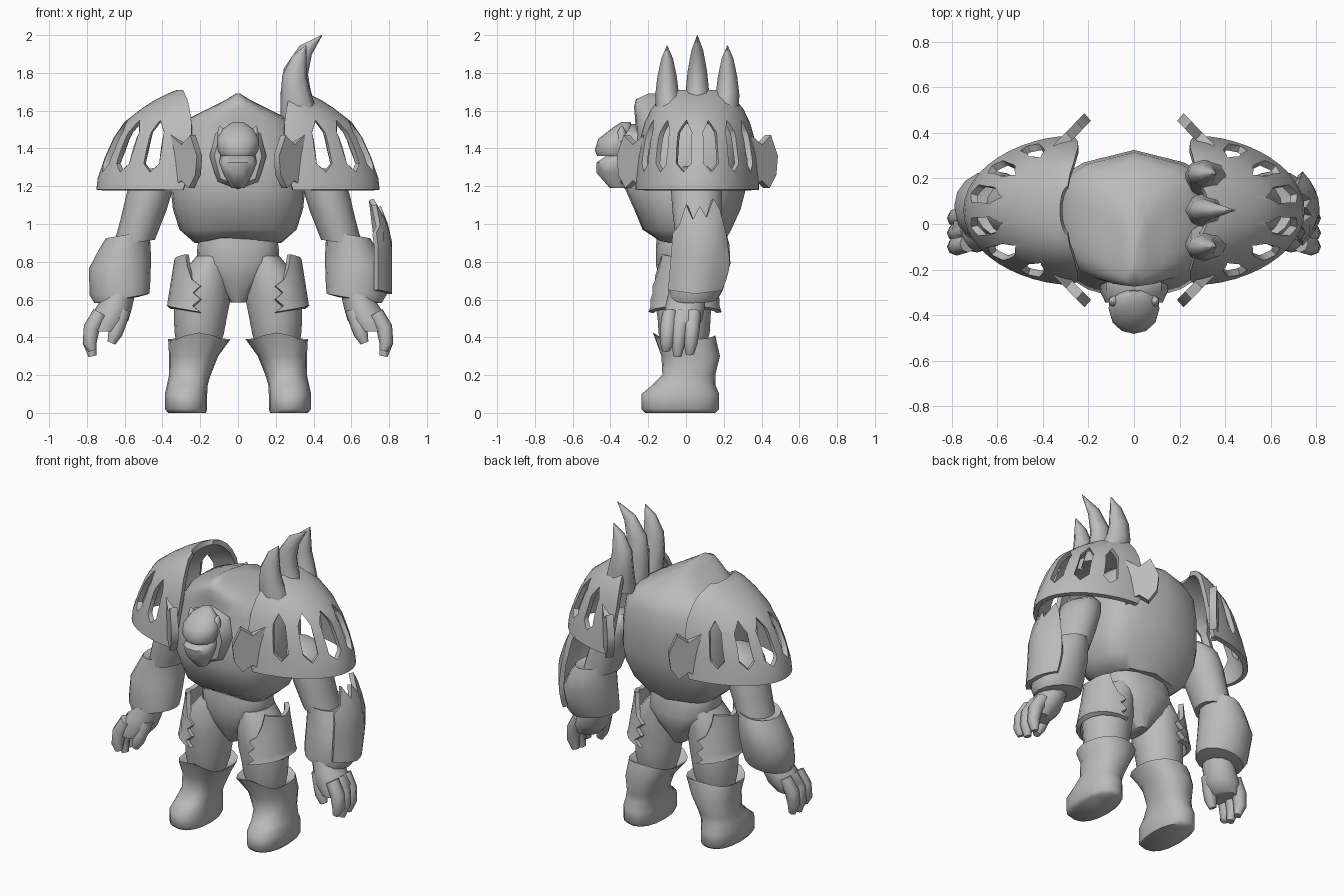
import bpy, bmesh, math
from mathutils import Vector

if "Cube" in bpy.data.objects:
    bpy.data.objects.remove(bpy.data.objects["Cube"])

grey = bpy.data.materials.new("stone_grey")
grey.diffuse_color = (0.5, 0.5, 0.5, 1)
grey.use_nodes = True
grey.node_tree.nodes["Principled BSDF"].inputs["Base Color"].default_value = grey.diffuse_color


def make(name, bm, angle=50, solid=0, cutter=None):
    """Turn a bmesh into a finished, smooth-shaded object."""
    bmesh.ops.remove_doubles(bm, verts=bm.verts, dist=0.0004)
    bmesh.ops.recalc_face_normals(bm, faces=bm.faces)
    me = bpy.data.meshes.new(name)
    bm.to_mesh(me)
    bm.free()
    ob = bpy.data.objects.new(name, me)
    bpy.context.collection.objects.link(ob)
    if solid:
        m = ob.modifiers.new("thickness", 'SOLIDIFY')
        m.thickness, m.offset = solid, 0
    if cutter:
        m = ob.modifiers.new("slots", 'BOOLEAN')
        m.operation, m.solver, m.object = 'DIFFERENCE', 'EXACT', cutter
    if solid or cutter:
        bpy.context.view_layer.update()
        dg = bpy.context.evaluated_depsgraph_get()
        new = bpy.data.meshes.new_from_object(ob.evaluated_get(dg))
        ob.modifiers.clear()
        ob.data = new
    me = ob.data
    me.materials.clear()
    me.materials.append(grey)
    me.shade_smooth()
    me.set_sharp_from_angle(angle=math.radians(angle))
    return ob


def skin(bm, rings):
    rows = [[bm.verts.new(p) for p in r] for r in rings]
    n = len(rows[0])
    for a, b in zip(rows, rows[1:]):
        for i in range(n):
            j = (i + 1) % n
            bm.faces.new((a[i], a[j], b[j], b[i]))
    bm.faces.new(rows[0])
    bm.faces.new(rows[-1])


def loft(name, rings, s=1, n=16, power=(1, 1), tilt=0, ridge=0, edit=None):
    """Stack of oval rings (cx, cy, z, rx, ry); power squares the front and back."""
    bm = bmesh.new()
    out = []
    for k, (cx, cy, z, rx, ry) in enumerate(rings):
        ring = []
        for i in range(n):
            c, d = math.cos(math.tau * i / n), math.sin(math.tau * i / n)
            p = power[d > 0]
            dx = rx * math.copysign(abs(c) ** p, c)
            dy = ry * math.copysign(abs(d) ** p, d) + (ridge if d > .999 else 0)
            zz = z + tilt * dx + (edit(k, c, d) if edit else 0)
            ring.append((s * (cx + dx), cy + dy, zz))
        out.append(ring)
    skin(bm, out)
    return make(name, bm)


def tube(name, pts, s=1, n=8, flat=1.0):
    """Tapered tube through (x, y, z, radius)."""
    bm = bmesh.new()
    out = []
    for k, p in enumerate(pts):
        a, b = Vector(pts[max(k - 1, 0)][:3]), Vector(pts[min(k + 1, len(pts) - 1)][:3])
        t = (b - a).normalized()
        u = Vector((0, 1, 0))
        v = t.cross(u).normalized()
        out.append([(s * q.x, q.y, q.z) for q in
                    (Vector(p[:3]) + p[3] * (math.cos(math.tau * i / n) * u * flat
                     + math.sin(math.tau * i / n) * v) for i in range(n))])
    skin(bm, out)
    return make(name, bm, 65)


def sheet(name, fn, nu, nv, solid, s=1, cutter=None):
    """Curved plate from fn(column, row)."""
    bm = bmesh.new()
    g = [[bm.verts.new((s * x, y, z)) for x, y, z in (fn(i, j) for i in range(nu))] for j in range(nv)]
    for j in range(nv - 1):
        for i in range(nu - 1):
            bm.faces.new((g[j][i], g[j][i + 1], g[j + 1][i + 1], g[j + 1][i]))
    return make(name, bm, 50, solid, cutter)


def slab(name, *outlines):
    bm = bmesh.new()
    skin(bm, outlines)
    return make(name, bm)


# torso: (z, half width, front y, back y), with a ridge down the spine
body = [(.90, .23, -.17, .17), (.97, .31, -.23, .21), (1.08, .345, -.275, .26), (1.18, .355, -.32, .285),
        (1.35, .34, -.29, .295), (1.48, .32, -.265, .285), (1.56, .26, -.27, .25), (1.62, .14, -.275, .16),
        (1.66, .06, -.265, .06), (1.69, .012, -.2, -.1)]
loft("torso", [(0, (f + b) / 2, z, w, (b - f) / 2) for z, w, f, b in body], n=24, power=(.8, .62), ridge=.03,
     edit=lambda k, c, d: .04 * max(0, -d) * (1 - abs(c)) if k == 0 else 0)
loft("pelvis", [(0, 0, .96, .2, .15), (0, 0, .88, .215, .16), (0, .01, .79, .22, .17),
                (0, .01, .7, .145, .15), (0, .01, .585, .04, .09)], power=(.85, .85))

# head: collar, helm and jaw
hexa = [(0, 1.17), (.11, 1.22), (.15, 1.36), (.12, 1.48), (0, 1.53), (-.12, 1.48), (-.15, 1.36), (-.11, 1.22)]
slab("face_collar", *[[(x * k, y, 1.35 + (z - 1.35) * k) for x, z in hexa]
                      for y, k in ((-.24, 1), (-.295, 1), (-.345, .84))])
loft("helm", [(0, -.318, 1.54, .03, .025), (0, -.342, 1.50, .085, .06), (0, -.37, 1.45, .112, .095),
              (0, -.385, 1.39, .108, .098), (0, -.38, 1.36, .09, .09)], n=12)
loft("jaw", [(0, -.35, 1.37, .09, .06), (0, -.38, 1.325, .10, .10), (0, -.38, 1.27, .08, .098),
             (0, -.36, 1.19, .035, .045)], n=10)

for s, side in ((1, "left"), (-1, "right")):
    # brow horn
    tube(side + "_brow_horn", [(.08, -.34, 1.45, .035), (.09, -.34, 1.49, .022), (.098, -.34, 1.52, .003)], s, 6)

    # arm
    loft(side + "_upper_arm", [(.42, .05, 1.30, .06, .07), (.45, .05, 1.25, .115, .125), (.465, .055, 1.18, .125, .135),
                               (.50, .06, 1.05, .12, .13), (.55, .07, .9, .11, .12)], s, tilt=-.15)
    loft(side + "_forearm", [(.57, .08, .93, .09, .1), (.58, .08, .945, .12, .135), (.60, .085, .89, .135, .145),
                             (.625, .08, .79, .165, .155), (.625, .05, .65, .16, .145),
                             (.615, .04, .605, .145, .13), (.61, .03, .6, .08, .09)], s, tilt=-.17)

    # hand
    loft(side + "_palm", [(.625, .005, .63, .08, .10), (.655, -.005, .56, .095, .105), (.69, -.02, .49, .11, .105),
                          (.715, -.035, .43, .08, .085)], s, 12)
    for k, (y, low) in enumerate(((-.095, .03), (-.035, 0), (.03, .01))):
        tube(f"{side}_finger_{k + 1}", [(.73, y + .01, .53, .04), (.775, y, .45, .043), (.785, y - .005, .37, .037),
                                        (.77, y - .01, .3 + low, .022)], s, 8)
    tube(side + "_thumb", [(.61, -.05, .55, .045), (.635, -.07, .47, .042), (.65, -.08, .42, .038),
                           (.67, -.085, .37, .022)], s, 8)

    # leg
    loft(side + "_thigh", [(.13, 0, .83, .09, .13), (.175, -.01, .72, .135, .155), (.19, -.015, .6, .15, .15),
                           (.2, -.01, .5, .14, .14), (.205, -.01, .42, .13, .135), (.21, -.01, .34, .11, .11)], s)

    # boot with a pointed cuff
    def cuff(k, c, d):
        return .055 * max(0, -d) ** 4 + .02 * abs(c) ** 4 + .04 * max(0, d) ** 2 if k > 5 else 0
    loft(side + "_boot", [(.27, -.03, 0, .1, .185), (.275, -.03, .02, .112, .205), (.275, -.03, .10, .112, .205),
                          (.268, -.01, .15, .108, .165), (.255, .015, .2, .11, .14), (.235, .025, .3, .13, .155),
                          (.205, -.01, .37, .165, .165), (.205, -.01, .355, .138, .138),
                          (.205, -.01, .33, .11, .11)], s, power=(.85, .85), edit=cuff)

    # thigh plate with notched edges
    def plate(i, j):
        f = j / 8
        reach = math.radians(74 + (14 if j in (0, 2, 4) else 0) - 45 * max(0, f - .55))
        a = -reach + 2 * reach * i / 10
        r = .178 - .045 * f
        z = .53 + .28 * f + (.035 * abs(math.sin(a)) if j == 8 else 0) + (.03 * math.cos(a) if j == 0 else 0)
        return .19 + r * math.cos(a), -.005 + (r + .003) * math.sin(a), z
    sheet(side + "_thigh_plate", plate, 11, 9, .028, s)

    # slot cutter: six long hexagons fanning out along the guard
    bm = bmesh.new()
    for deg in (-64, -38, -13, 13, 38, 64):
        a = math.radians(deg)
        p = Vector((.27 + .38 * math.cos(a), .06 + .28 * math.sin(a), 1.41))
        d = Vector((math.cos(a) / .4, math.sin(a) / .29, 0)).normalized()
        w = Vector((-d.y, d.x, 0)) * .04
        rows = []
        for t in (-.12, .16):
            row = []
            for u, v in ((0, .14), (1, .075), (1, -.09), (0, -.135), (-1, -.09), (-1, .075)):
                q = p + d * t + w * u
                k = 1 - 1.1 * v
                row.append((s * (.27 + (q.x - .27) * k), .06 + (q.y - .06) * (k + 1) / 2, 1.41 + v))
            rows.append(row)
        skin(bm, rows)
    cutter = make(side + "_slot_cutter", bm)
    cutter.hide_render = True

    # shoulder shell: (z, inner x, outer x, half depth)
    dome = [(1.18, .29, .735, .312), (1.24, .27, .728, .31), (1.35, .255, .69, .302), (1.45, .245, .645, .288),
            (1.53, .245, .59, .265), (1.6, .255, .50, .232), (1.645, .265, .43, .195), (1.675, .28, .37, .155),
            (1.695, .29, .32, .10)]

    def shell(i, j):
        z, a, b, h = dome[j]
        t = math.radians(-90 + 180 * i / 24)
        return a + (b - a) * math.cos(t) ** 1.15, .06 + h * math.sin(t), z
    sheet(side + "_shoulder_guard", shell, 25, len(dome), .03, s, cutter)
    bpy.data.objects.remove(cutter)

    # hooked tabs at the front and back ends of the guard
    hook = [(0, 1.19), (.07, 1.23), (.12, 1.19), (.165, 1.26), (.175, 1.36), (.13, 1.47), (.07, 1.42), (0, 1.47)]
    for e, end in ((-1, "front"), (1, "back")):
        faces = [[(s * (.34 - .78 * u + o * .65), .06 + e * (.27 + .8 * u + o * .75), z)
                  for u, z in hook] for o in (-.022, .022)]
        slab(f"{side}_{end}_tab", *faces)

# three curved spikes on one shoulder
for k, (y, tip, top) in enumerate(((-.10, .36, 1.945), (.06, .445, 2.0), (.22, .36, 1.945))):
    h, w = top - 1.6, tip - .30
    tube(f"shoulder_spike_{k + 1}", [(.33, .06 + (y - .06) * .85, 1.54, .105), (.305, y, 1.6 + h * .25, .08),
                                     (.295 + w * .08, y, 1.6 + h * .52, .066), (.30 + w * .40, y, 1.6 + h * .8, .04),
                                     (tip, y, top, .002)], 1, 8, .78)

# arm shield with a toothed top
teeth = [.95, .99, 1.10, 1.02, 1.09, 1.03, 1.13, 1.07, .93]


def shield(i, j):
    f = j / 5
    y = -.085 + .025 * f + (.265 + .03 * math.sin(math.pi * min(f * 1.1, 1))) * i / 8
    z = .63 + (teeth[i] - .63) * f + .02 * abs(i - 4) / 4 * (1 - f)
    return .8 - .07 * ((i - 4) / 4) ** 2 - .7 * max(0, z - .9) ** 1.5, y, z


sheet("arm_shield", shield, 9, 6, .03)
